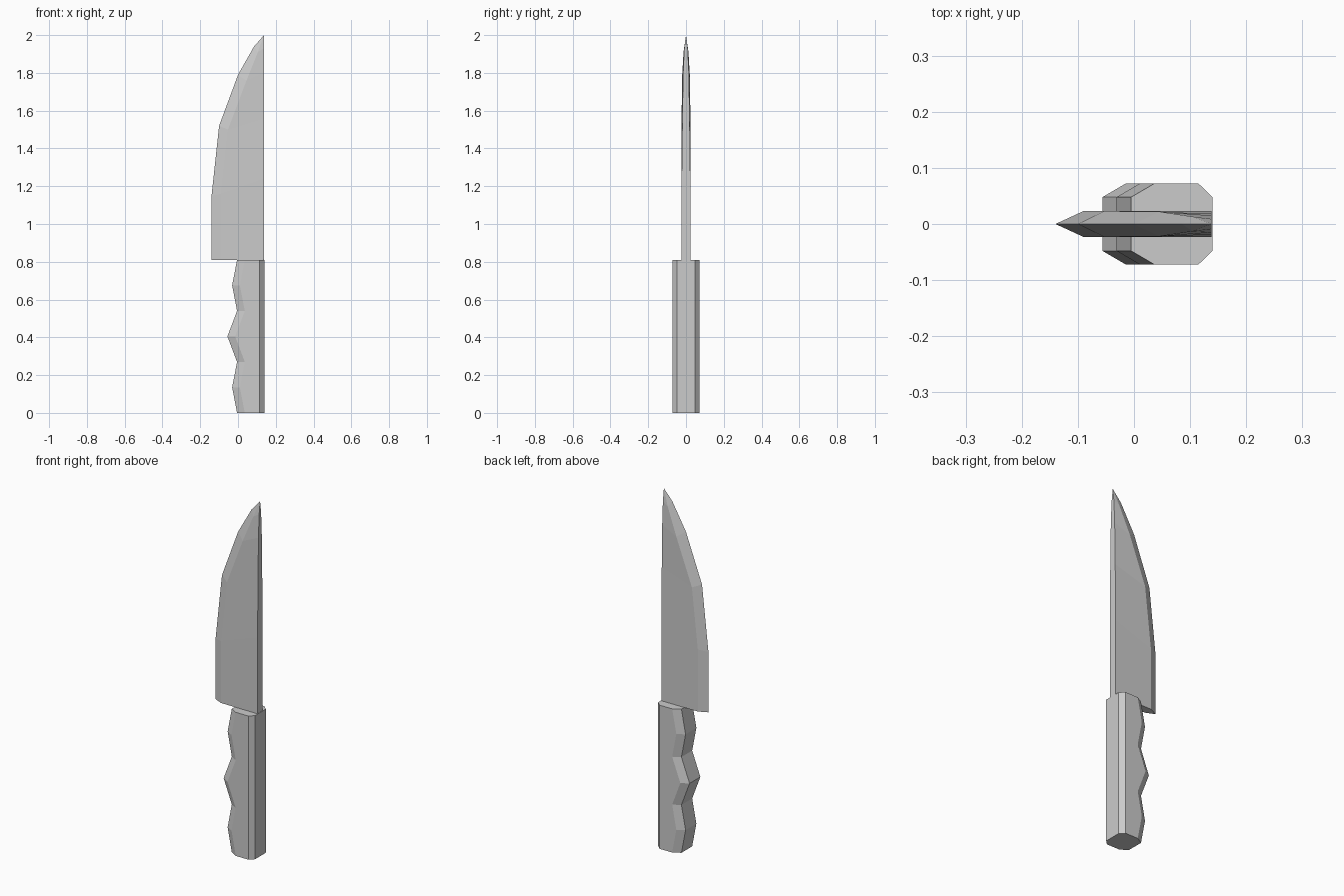
import bpy, bmesh

if "Cube" in bpy.data.objects:
    bpy.data.objects.remove(bpy.data.objects["Cube"])


def loft(name, rings):
    """Skin a list of matching closed rings, cap both ends, weld collapsed points."""
    bm = bmesh.new()
    loops = [[bm.verts.new(p) for p in ring] for ring in rings]
    n = len(loops[0])
    for a, b in zip(loops, loops[1:]):
        for i in range(n):
            j = (i + 1) % n
            bm.faces.new((a[i], a[j], b[j], b[i]))
    bm.faces.new(loops[0][::-1])
    bm.faces.new(loops[-1])
    bmesh.ops.remove_doubles(bm, verts=bm.verts, dist=1e-5)
    bmesh.ops.recalc_face_normals(bm, faces=bm.faces)
    mesh = bpy.data.meshes.new(name)
    bm.to_mesh(mesh)
    bm.free()
    obj = bpy.data.objects.new(name, mesh)
    bpy.context.collection.objects.link(obj)
    return obj


def mirrored(half):
    """Complete a half section across y = 0."""
    return half + [(x, -y, z) for x, y, z in reversed(half)]


# Handle: chamfered section whose front swells between finger grooves
fronts = [-0.005, -0.031, -0.005, -0.056, -0.005, -0.031, -0.005]
handle_rings = []
for i, f in enumerate(fronts):
    z = 0.81 * i / 6
    half = [(f, 0.048, z), (f + 0.041, 0.072, z), (0.115, 0.072, z), (0.14, 0.048, z)]
    handle_rings.append(mirrored(half))
loft("handle", handle_rings)

# Blade: cutting edge (x, z), bevel line (x, half thickness, z), spine (half thickness, z)
sections = [
    ((-0.14, 0.81), (-0.09, 0.023, 0.81), (0.023, 0.81)),
    ((-0.14, 1.15), (-0.09, 0.023, 1.16), (0.023, 1.24)),
    ((-0.10, 1.52), (-0.053, 0.023, 1.50), (0.019, 1.56)),
    ((0.00, 1.79), (0.045, 0.022, 1.76), (0.015, 1.80)),
    ((0.085, 1.94), (0.105, 0.013, 1.91), (0.009, 1.93)),
    ((0.138, 2.0), (0.138, 0.0, 2.0), (0.0, 2.0)),
]
blade_rings = []
for (ex, ez), bevel, (sy, sz) in sections:
    blade_rings.append([(ex, 0, ez)] + mirrored([bevel, (0.138, sy, sz)]))
loft("blade", blade_rings)
